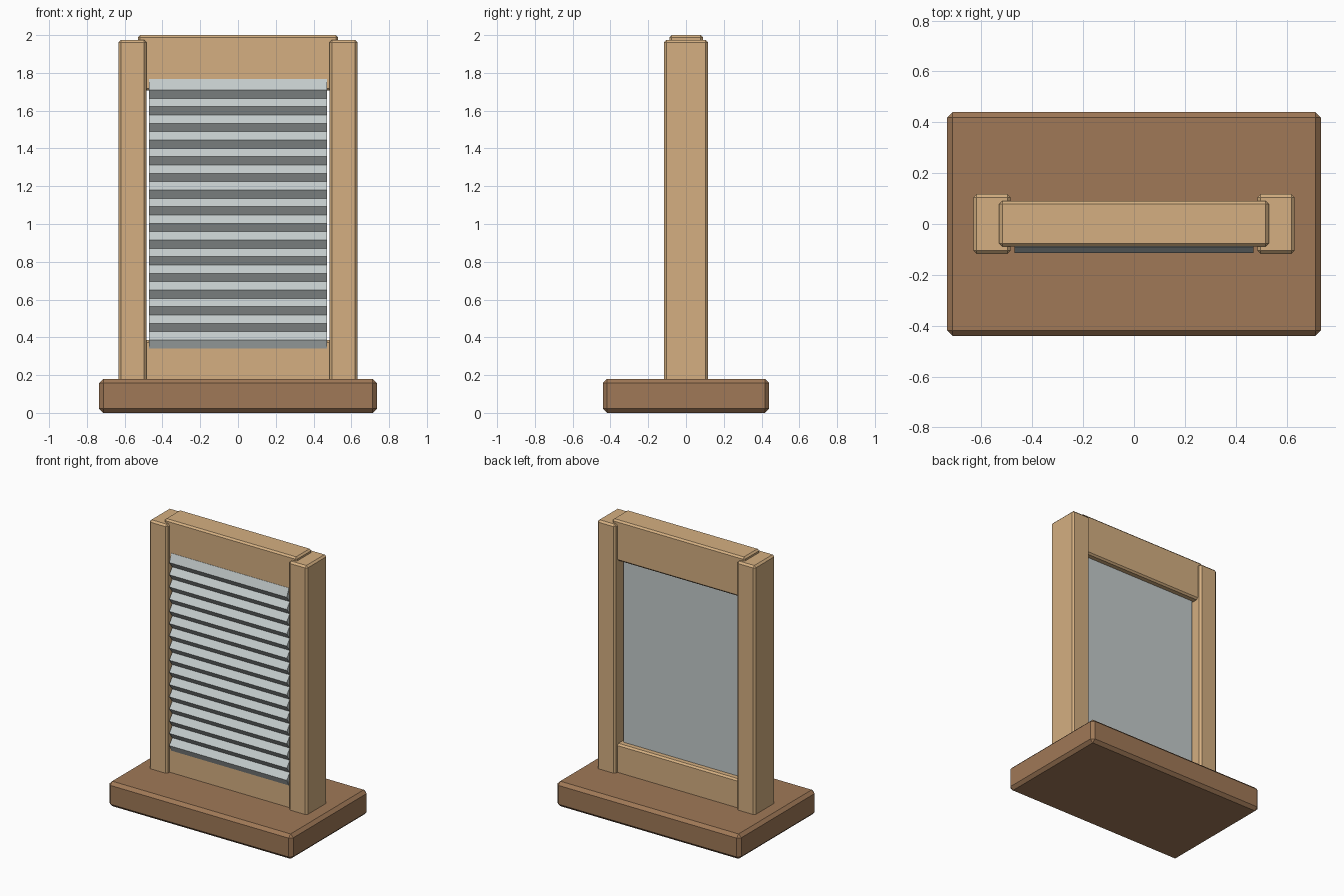
import bpy, bmesh

if "Cube" in bpy.data.objects:
    bpy.data.objects.remove(bpy.data.objects["Cube"])


def material(name, rgb):
    m = bpy.data.materials.new(name)
    m.diffuse_color = (*rgb, 1)
    m.use_nodes = True
    m.node_tree.nodes["Principled BSDF"].inputs["Base Color"].default_value = m.diffuse_color
    return m


pale_wood = material("pale_wood", (0.66, 0.43, 0.22))
dark_wood = material("dark_wood", (0.35, 0.19, 0.095))
metal = material("metal", (0.55, 0.60, 0.60))


def finish(name, bm, mat):
    bmesh.ops.recalc_face_normals(bm, faces=bm.faces)
    mesh = bpy.data.meshes.new(name)
    bm.to_mesh(mesh)
    bm.free()
    mesh.materials.append(mat)
    obj = bpy.data.objects.new(name, mesh)
    bpy.context.collection.objects.link(obj)
    return obj


def box(name, x, y, z, chamfer, mat):
    """Chamfered box given by (min, max) on each axis."""
    bm = bmesh.new()
    bmesh.ops.create_cube(bm, size=1)
    for v in bm.verts:
        v.co = [lo + (c + 0.5) * (hi - lo) for c, (lo, hi) in zip(v.co, (x, y, z))]
    obj = finish(name, bm, mat)
    mod = obj.modifiers.new("chamfer", "BEVEL")
    mod.width = chamfer
    mod.segments = 1
    return obj


# Plinth
box("base", (-0.735, 0.735), (-0.44, 0.44), (0, 0.18), 0.022, dark_wood)

# Upright posts
for side, x in (("left", (-0.632, -0.485)), ("right", (0.485, 0.632))):
    box(side + "_post", x, (-0.117, 0.117), (0.16, 1.975), 0.013, pale_wood)

# Cross rails let into the posts
box("top_rail", (-0.53, 0.53), (-0.088, 0.09), (1.706, 2.0), 0.012, pale_wood)
box("bottom_rail", (-0.53, 0.53), (-0.088, 0.09), (0.155, 0.385), 0.012, pale_wood)

# Ridged metal panel: zigzag front, flat back, extruded along x
RIDGES, PITCH, FIRST = 16, 0.0882, 1.709
back, valley, peak, end = 0.045, -0.08, -0.114, -0.09
profile = [(back, 1.767), (end, 1.767)]
for i in range(RIDGES):
    z = FIRST - i * PITCH
    profile.append((peak, z))
    if i < RIDGES - 1:
        profile.append((valley, z - PITCH / 2))
profile += [(end, 0.34), (back, 0.34)]

bm = bmesh.new()
face = bm.faces.new([bm.verts.new((-0.47, y, z)) for y, z in profile])
ext = bmesh.ops.extrude_face_region(bm, geom=[face], use_keep_orig=True)
bmesh.ops.translate(bm, vec=(0.94, 0, 0),
                    verts=[g for g in ext["geom"] if isinstance(g, bmesh.types.BMVert)])
finish("ridged_panel", bm, metal)
